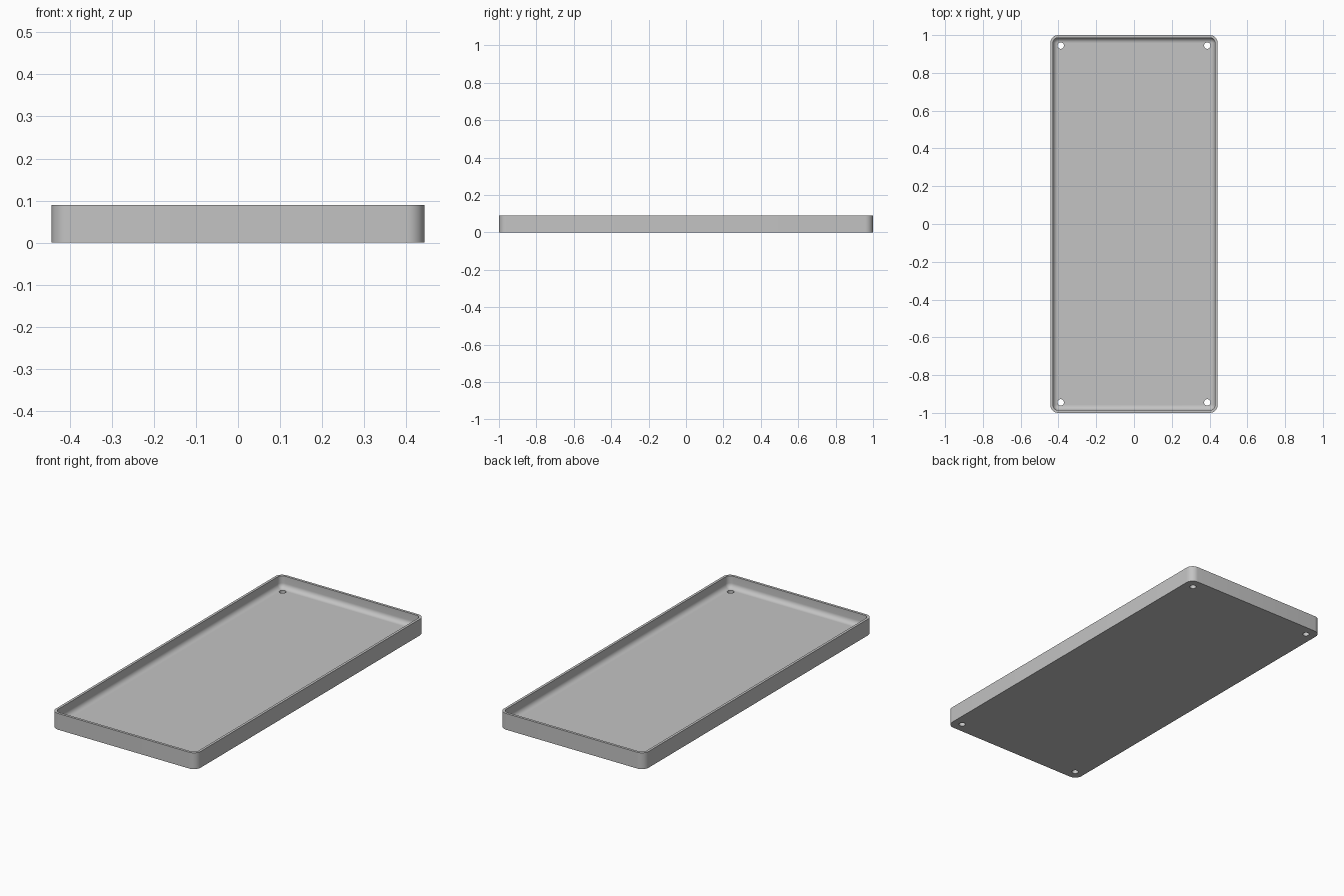
import bpy
import bmesh
from math import sin, cos, pi

if "Cube" in bpy.data.objects:
    bpy.data.objects.remove(bpy.data.objects["Cube"], do_unlink=True)

HALF_X, HALF_Y, HEIGHT = 0.443, 1.0, 0.09
CORNER, WALL, FLOOR = 0.042, 0.014, 0.024
FILLET = CORNER - WALL - 0.001
STEPS = 8

grey = bpy.data.materials.new("plain grey")
grey.use_nodes = True
colour = (0.55, 0.55, 0.55, 1)
grey.diffuse_color = colour
grey.node_tree.nodes["Principled BSDF"].inputs["Base Color"].default_value = colour


def rounded_ring(bm, inset, z):
    """Rounded rectangle of vertices, shrunk inwards by inset."""
    radius = CORNER - inset
    ring = []
    for quarter, (sx, sy) in enumerate([(1, 1), (-1, 1), (-1, -1), (1, -1)]):
        for i in range(STEPS + 1):
            a = (quarter + i / STEPS) * pi / 2
            ring.append(bm.verts.new((sx * (HALF_X - CORNER) + radius * cos(a),
                                      sy * (HALF_Y - CORNER) + radius * sin(a), z)))
    return ring


def finish(bm, name):
    bmesh.ops.recalc_face_normals(bm, faces=bm.faces)
    mesh = bpy.data.meshes.new(name)
    bm.to_mesh(mesh)
    bm.free()
    mesh.materials.append(grey)
    obj = bpy.data.objects.new(name, mesh)
    bpy.context.collection.objects.link(obj)
    return obj


# Tray shell: outer wall, rim, inner wall, rounded inner edge, floor
profile = [(0, 0), (0, HEIGHT), (WALL, HEIGHT)]
for i in range(STEPS + 1):
    a = i / STEPS * pi / 2
    profile.append((WALL + FILLET * (1 - cos(a)), FLOOR + FILLET * (1 - sin(a))))

bm = bmesh.new()
rings = [rounded_ring(bm, inset, z) for inset, z in profile]
for low, high in zip(rings, rings[1:]):
    for i in range(len(low)):
        j = (i + 1) % len(low)
        bm.faces.new((low[i], low[j], high[j], high[i]))
bm.faces.new(rings[0])
bm.faces.new(rings[-1])
tray = finish(bm, "tray")

# Four screw holes through the floor corners
bm = bmesh.new()
for sx in (-1, 1):
    for sy in (-1, 1):
        made = bmesh.ops.create_cone(bm, cap_ends=True, segments=32,
                                     radius1=0.017, radius2=0.017, depth=0.2)
        bmesh.ops.translate(bm, verts=made["verts"], vec=(sx * 0.388, sy * 0.944, 0))
cutter = finish(bm, "hole_cutter")
cutter.hide_render = True

bpy.ops.object.select_all(action="DESELECT")
tray.select_set(True)
bpy.context.view_layer.objects.active = tray
cut = tray.modifiers.new("screw holes", "BOOLEAN")
cut.operation = "DIFFERENCE"
cut.solver = "EXACT"
cut.object = cutter
bpy.ops.object.modifier_apply(modifier=cut.name)
bpy.data.objects.remove(cutter, do_unlink=True)
bpy.ops.object.shade_smooth_by_angle(angle=pi / 6)
